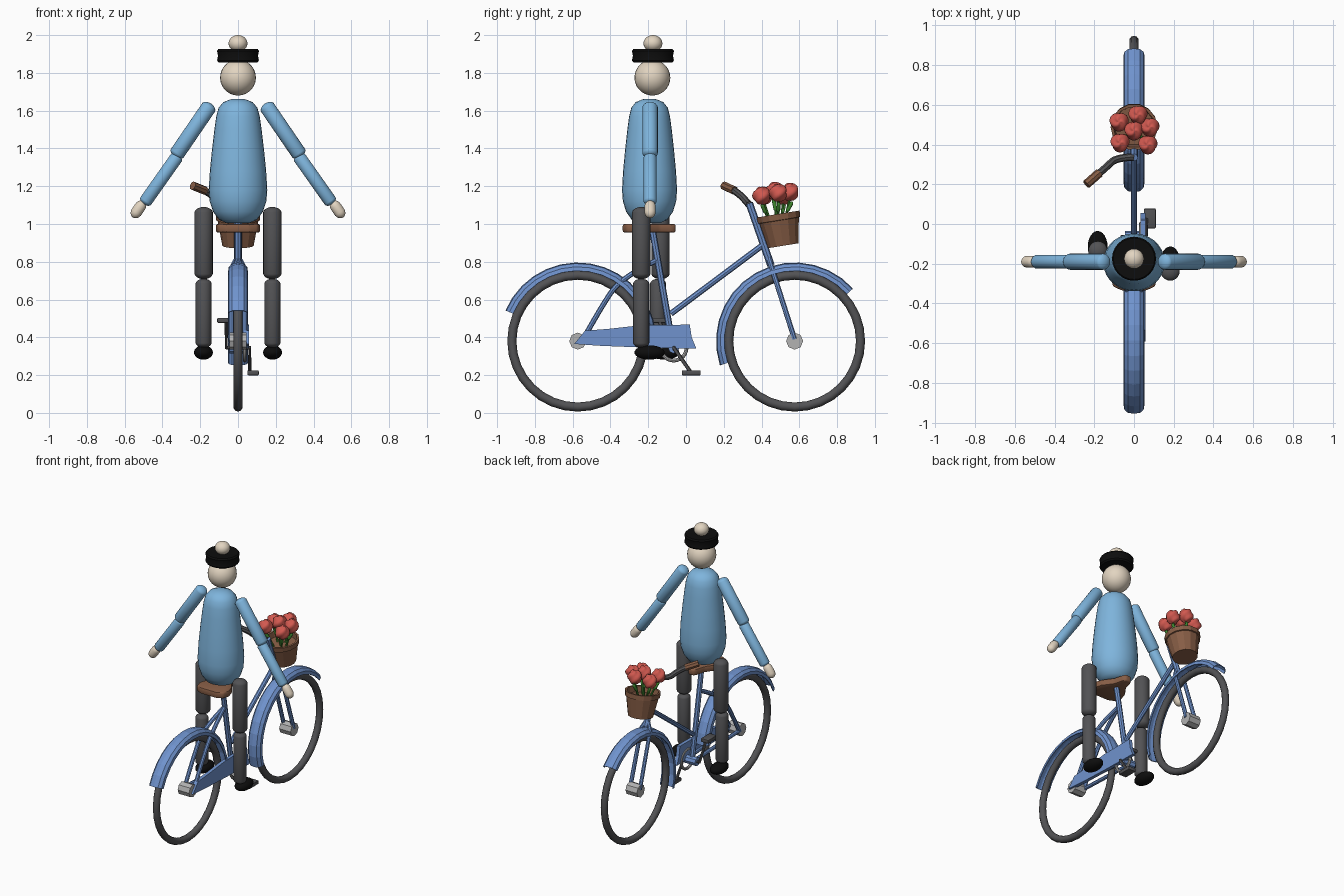
import bpy, bmesh, math
from mathutils import Vector, Matrix

if "Cube" in bpy.data.objects:
    bpy.data.objects.remove(bpy.data.objects["Cube"])

def paint(name, rgb):
    m = bpy.data.materials.new(name)
    m.diffuse_color = (*rgb, 1)
    m.use_nodes = True
    m.node_tree.nodes["Principled BSDF"].inputs["Base Color"].default_value = m.diffuse_color
    return m

FRAME = paint("frame_blue", (0.16, 0.29, 0.61))
COAT = paint("coat_blue", (0.21, 0.46, 0.72))
DARK = paint("dark_grey", (0.085, 0.085, 0.09))
BLACK = paint("black", (0.004, 0.004, 0.004))
SKIN = paint("pale_skin", (0.76, 0.66, 0.53))
BROWN = paint("brown", (0.24, 0.11, 0.06))
RED = paint("rose_red", (0.64, 0.1, 0.08))
GREEN = paint("leaf_green", (0.05, 0.25, 0.03))
STEEL = paint("steel", (0.45, 0.45, 0.45))
smooth = []

def finish(bm, name, mat, soft=True):
    bmesh.ops.recalc_face_normals(bm, faces=bm.faces[:])
    me = bpy.data.meshes.new(name)
    bm.to_mesh(me)
    bm.free()
    me.materials.append(mat)
    ob = bpy.data.objects.new(name, me)
    bpy.context.collection.objects.link(ob)
    if soft:
        smooth.append(ob)
    return ob

def tube(name, mat, pts, r, curved=False):
    cu = bpy.data.curves.new(name, 'CURVE')
    cu.dimensions = '3D'
    cu.bevel_depth, cu.bevel_resolution, cu.use_fill_caps = r, 2, True
    sp = cu.splines.new('NURBS' if curved else 'POLY')
    sp.points.add(len(pts) - 1)
    for p, co in zip(sp.points, pts):
        p.co = (*co, 1)
    if curved:
        sp.order_u, sp.use_endpoint_u, sp.resolution_u = 3, True, 6
    ob = bpy.data.objects.new(name, cu)
    bpy.context.collection.objects.link(ob)
    cu.materials.append(mat)
    bpy.ops.object.select_all(action='DESELECT')
    ob.select_set(True)
    bpy.context.view_layer.objects.active = ob
    bpy.ops.object.convert(target='MESH')
    smooth.append(bpy.context.object)

def capsule(name, mat, a, b, r, cap=0.65):
    # sphere pulled apart along its axis, from end a to end b
    a, b = Vector(a), Vector(b)
    half = (b - a).length / 2
    bm = bmesh.new()
    bmesh.ops.create_uvsphere(bm, u_segments=20, v_segments=11, radius=1)
    for v in bm.verts:
        z = v.co.z * r * cap + math.copysign(half - r * cap, v.co.z)
        v.co = (v.co.x * r, v.co.y * r, z)
    rot = (b - a).to_track_quat('Z', 'Y').to_matrix().to_4x4()
    bm.transform(Matrix.Translation((a + b) / 2) @ rot)
    return finish(bm, name, mat)

def ball(name, mat, c, size):
    bm = bmesh.new()
    bmesh.ops.create_uvsphere(bm, u_segments=24, v_segments=14, radius=1)
    bm.transform(Matrix.Translation(c) @ Matrix.Diagonal((*size, 1)))
    return finish(bm, name, mat)

def prism(name, mat, pts, vec, bevel=0):
    bm = bmesh.new()
    f = bm.faces.new([bm.verts.new(p) for p in pts])
    ext = bmesh.ops.extrude_face_region(bm, geom=[f], use_keep_orig=True)
    bmesh.ops.translate(bm, vec=vec, verts=[g for g in ext['geom'] if isinstance(g, bmesh.types.BMVert)])
    if bevel:
        bmesh.ops.bevel(bm, geom=bm.edges[:], offset=bevel, segments=2, profile=0.5, affect='EDGES')
    return finish(bm, name, mat, bevel > 0)

def lathe(name, mat, prof, c, n=24, closed=False, tilt=0, soft=True, sy=1):
    bm = bmesh.new()
    rings = [[bm.verts.new((r * math.cos(t), r * sy * math.sin(t), z))
              for t in (2 * math.pi * i / n for i in range(n))] for r, z in prof]
    pairs = list(zip(rings, rings[1:] + rings[:1])) if closed else list(zip(rings, rings[1:]))
    for a, b in pairs:
        for i in range(n):
            bm.faces.new((a[i], a[(i + 1) % n], b[(i + 1) % n], b[i]))
    if not closed:
        bm.faces.new(rings[0])
        bm.faces.new(rings[-1])
    bm.transform(Matrix.Translation(c) @ Matrix.Rotation(tilt, 4, 'X'))
    return finish(bm, name, mat, soft)

def torus(name, mat, c, R, r, n=32, m=10):
    prof = [(R + r * math.cos(2 * math.pi * k / m), r * math.sin(2 * math.pi * k / m)) for k in range(m)]
    ob = lathe(name, mat, prof, (0, 0, 0), n, True)
    ob.data.transform(Matrix.Translation(c) @ Matrix.Rotation(math.pi / 2, 4, 'Y'))

def fender(name, cy, a0, a1):
    # arched strip swept around the wheel
    sec = [(-0.049, 0.372), (-0.046, 0.392), (-0.03, 0.408), (0, 0.413),
           (0.03, 0.408), (0.046, 0.392), (0.049, 0.372)]
    bm = bmesh.new()
    rows = []
    for i in range(15):
        t = math.radians(a0 + (a1 - a0) * i / 14)
        rows.append([bm.verts.new((x, cy + r * math.cos(t), 0.38 + r * math.sin(t))) for x, r in sec])
    for a, b in zip(rows, rows[1:]):
        for k in range(6):
            bm.faces.new((a[k], a[k + 1], b[k + 1], b[k]))
    ob = finish(bm, name, FRAME, False)
    s = ob.modifiers.new("thickness", 'SOLIDIFY')
    s.thickness, s.offset = 0.006, 0

# wheels
for nm, cy in (("rear", -0.573), ("front", 0.575)):
    torus(nm + "_tyre", DARK, (0, cy, 0.38), 0.349, 0.024)
    tube(nm + "_hub", STEEL, [(-0.045, cy, 0.38), (0.045, cy, 0.38)], 0.045)
fender("rear_fender", -0.573, 157, 5)
fender("front_fender", 0.575, 198, 42)

# frame
tube("seat_tube", FRAME, [(0, -0.178, 0.97), (0, -0.07, 0.35)], 0.018)
tube("down_tube", FRAME, [(0, -0.08, 0.525), (0, 0.415, 0.895)], 0.016)
tube("head_tube", FRAME, [(0, 0.335, 1.11), (0, 0.45, 0.78)], 0.02)
tube("bottom_bracket", FRAME, [(-0.045, -0.065, 0.345), (0.045, -0.065, 0.345)], 0.03)
for side, s in (("left", -1), ("right", 1)):
    tube(side + "_fork", FRAME, [(0, 0.435, 0.83), (s * 0.035, 0.455, 0.765), (s * 0.038, 0.575, 0.39)], 0.014)
    tube(side + "_seat_stay", FRAME, [(s * 0.036, -0.55, 0.38), (s * 0.036, -0.45, 0.56),
         (s * 0.036, -0.34, 0.72), (0, -0.15, 0.81)], 0.014, True)
    tube(side + "_chain_stay", FRAME, [(s * 0.036, -0.56, 0.38), (s * 0.03, -0.065, 0.355)], 0.013)

# chain guard and drive
guard = [(-0.592, 0.365), (-0.535, 0.435), (-0.41, 0.445), (-0.23, 0.465), (0.02, 0.467),
         (0.03, 0.4), (0.055, 0.34), (-0.2, 0.345), (-0.45, 0.355)]
prism("chain_guard", FRAME, [(0.034, y, z) for y, z in guard], (0.024, 0, 0))
torus("chainring", STEEL, (0.036, -0.065, 0.345), 0.068, 0.01, 24, 8)
for nm, s, y, z in (("right", 1, 0.028, 0.212), ("left", -1, -0.145, 0.49)):
    tube(nm + "_crank", DARK, [(s * 0.035, -0.065, 0.345), (s * 0.062, -0.065, 0.345), (s * 0.062, y, z)], 0.01)
    prism(nm + "_pedal", DARK, [(s * a, y + b, z - 0.013) for a, b in
          ((0.05, -0.05), (0.11, -0.05), (0.11, 0.05), (0.05, 0.05))], (0, 0, 0.026), 0.005)

# seat
half = [(0.06, -0.335), (0.105, -0.315), (0.118, -0.265), (0.1, -0.21), (0.05, -0.14), (0.033, -0.075), (0.02, -0.055)]
outline = half + [(-x, y) for x, y in reversed(half)]
prism("seat", BROWN, [(x, y, 0.955) for x, y in outline], (0, 0, 0.045), 0.01)

# handlebar
tube("handlebar", DARK, [(0, 0.337, 1.1), (-0.09, 0.335, 1.1), (-0.14, 0.285, 1.16), (-0.2, 0.235, 1.188)], 0.019, True)
tube("grip", BROWN, [(-0.175, 0.257, 1.177), (-0.24, 0.2, 1.203)], 0.023)

# basket with rim
lathe("basket", BROWN, [(0.083, 0), (0.108, 0.135), (0.116, 0.137), (0.118, 0.17), (0.104, 0.17), (0.098, 0.13)],
      (0, 0.515, 0.885), 14, tilt=0.16, soft=False)

# roses with spiral petals
roses = [(0.02, 0.55, 1.17), (-0.075, 0.515, 1.15), (0.08, 0.488, 1.165),
         (0.0, 0.47, 1.175), (-0.07, 0.41, 1.15), (0.07, 0.4, 1.15)]
for i, (x, y, z) in enumerate(roses):
    bm = bmesh.new()
    bmesh.ops.create_uvsphere(bm, u_segments=24, v_segments=14, radius=0.046)
    for v in bm.verts:
        rim = math.hypot(v.co.x, v.co.y)
        t = math.atan2(v.co.y, v.co.x)
        v.co *= 1 + 0.09 * math.sin(3 * t + 4 * math.atan2(rim, v.co.z)) * min(1, rim / 0.015)
    bm.transform(Matrix.Translation((x, y, z)))
    finish(bm, f"rose_{i}", RED)
    foot = Vector((x * 0.45, 0.49 + (y - 0.49) * 0.5, 1.0))
    tube(f"stem_{i}", GREEN, [foot, (x, y, z - 0.03)], 0.007)
    mid = foot.lerp(Vector((x, y, z)), 0.5)
    out = Vector((x, y - 0.48, 0.02)).normalized() * 0.03
    capsule(f"leaf_{i}", GREEN, mid - Vector((0, 0, 0.02)), mid + out + Vector((0, 0, 0.025)), 0.01, 1.5)

# rider body and head
body = [(0.06, 1.005), (0.1, 1.022), (0.132, 1.065), (0.15, 1.12), (0.155, 1.18), (0.149, 1.28), (0.138, 1.39),
        (0.125, 1.5), (0.115, 1.57), (0.103, 1.615), (0.078, 1.645), (0.04, 1.66), (0.01, 1.663)]
lathe("body", COAT, body, (0, -0.193, 0), 28, sy=0.94)
ball("head", SKIN, (0, -0.178, 1.775), (0.095, 0.095, 0.095))
hat = [(0.05, 1.86), (0.104, 1.856), (0.111, 1.866), (0.106, 1.89), (0.111, 1.916), (0.104, 1.926), (0.05, 1.922)]
lathe("hat", BLACK, hat, (0, -0.175, 0), 24)
ball("pompom", SKIN, (0, -0.175, 1.956), (0.05, 0.05, 0.044))

# arms and legs
for side, s, ky, ly, fy in (("left", -1, -0.135, -0.148, -0.115), ("right", 1, -0.237, -0.237, -0.193)):
    capsule(side + "_upper_arm", COAT, (s * 0.142, -0.19, 1.637), (s * 0.335, -0.19, 1.355), 0.041)
    capsule(side + "_forearm", COAT, (s * 0.315, -0.19, 1.367), (s * 0.5, -0.19, 1.105), 0.035)
    capsule(side + "_hand", SKIN, (s * 0.498, -0.19, 1.12), (s * 0.557, -0.19, 1.035), 0.03, 1.2)
    capsule(side + "_thigh", DARK, (s * 0.182, ky, 1.09), (s * 0.182, ky, 0.708), 0.049)
    capsule(side + "_shin", DARK, (s * 0.182, ly, 0.71), (s * 0.182, ly, 0.345), 0.043)
    ball(side + "_shoe", BLACK, (s * 0.183, fy, 0.32), (0.05, 0.08, 0.038))

# soft shading on rounded parts
bpy.ops.object.select_all(action='DESELECT')
for ob in smooth:
    ob.select_set(True)
bpy.context.view_layer.objects.active = smooth[0]
bpy.ops.object.shade_smooth_by_angle(angle=math.radians(40))
